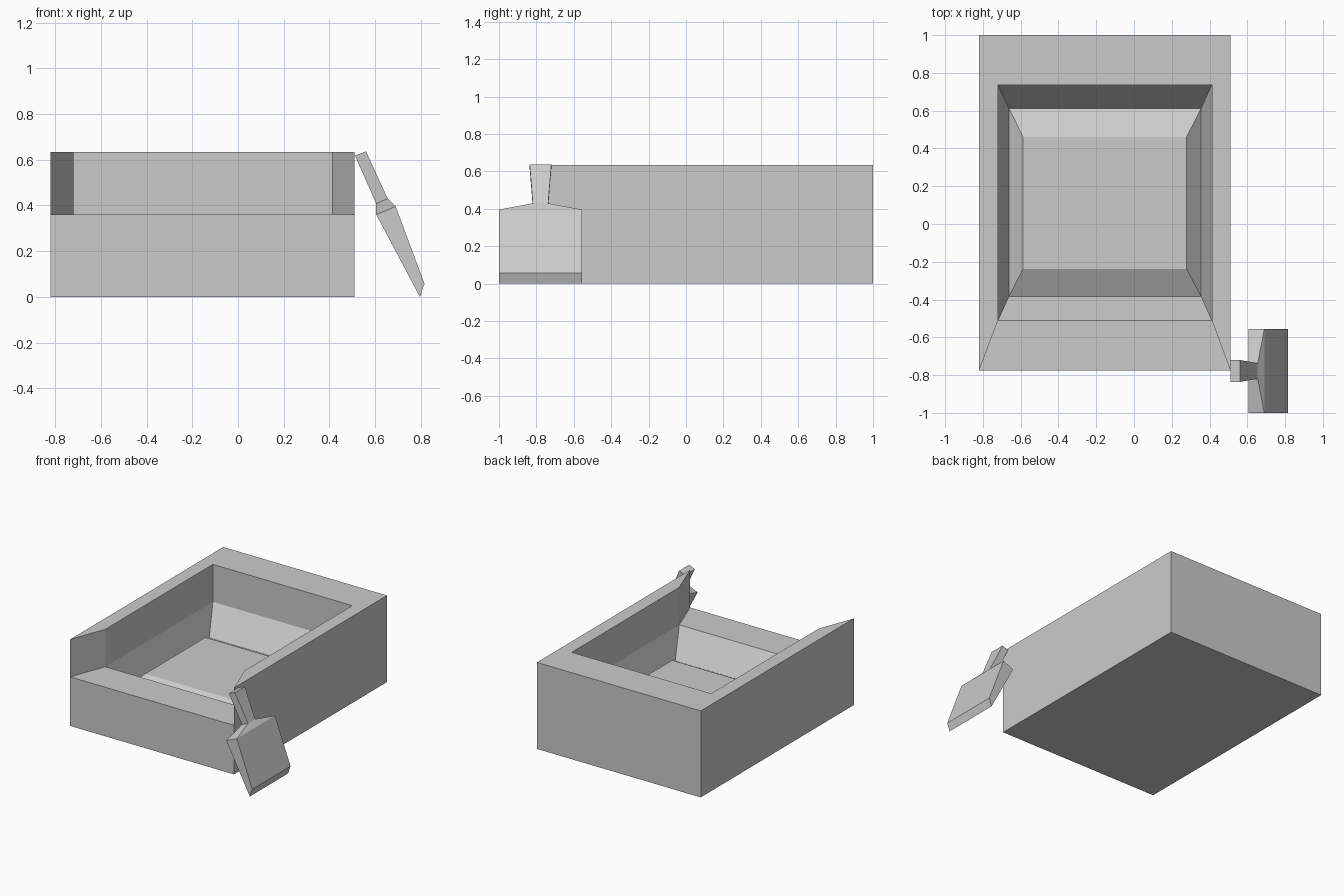
import bpy, bmesh

if "Cube" in bpy.data.objects:
    bpy.data.objects.remove(bpy.data.objects["Cube"])


def loft(name, rings):
    """Skin a stack of four-point rings, cap both ends; return bmesh and bands of faces."""
    bm = bmesh.new()
    loops = [[bm.verts.new(p) for p in ring] for ring in rings]
    bands = []
    for a, b in zip(loops, loops[1:]):
        bands.append([bm.faces.new((a[i], a[(i + 1) % 4], b[(i + 1) % 4], b[i]))
                      for i in range(4)])
    bm.faces.new(loops[0][::-1])
    bm.faces.new(loops[-1])
    return bm, bands


def finish(name, bm):
    bmesh.ops.recalc_face_normals(bm, faces=bm.faces[:])
    mesh = bpy.data.meshes.new(name)
    bm.to_mesh(mesh)
    bm.free()
    bpy.context.collection.objects.link(bpy.data.objects.new(name, mesh))


def rect(x0, x1, y0, y1, z):
    return [(x0, y0, z), (x1, y0, z), (x1, y1, z), (x0, y1, z)]


# Sandbox: outside wall, low rim, sloping basin, flat-topped sand mound
bm, bands = loft("sandbox", [
    rect(-0.82, 0.51, -0.775, 1.0, 0.0),
    rect(-0.82, 0.51, -0.775, 1.0, 0.36),
    rect(-0.72, 0.412, -0.51, 0.737, 0.36),
    rect(-0.662, 0.355, -0.383, 0.612, 0.16),
    rect(-0.587, 0.278, -0.237, 0.46, 0.24),
])
# Raise the rim on the right, back and left, leaving the front low
rim = bands[1][1:]
new = bmesh.ops.extrude_face_region(bm, geom=rim)["geom"]
bmesh.ops.translate(bm, vec=(0, 0, 0.275),
                    verts=[g for g in new if isinstance(g, bmesh.types.BMVert)])
old = [f for f in rim if f.is_valid and f not in new]
if old:
    bmesh.ops.delete(bm, geom=old, context="FACES")
finish("sandbox", bm)

# Shovel leaning on the side: (inner x, z), (outer x, z), half width
stations = [
    ((0.512, 0.618), (0.56, 0.637), 0.058),
    ((0.605, 0.408), (0.655, 0.43), 0.041),
    ((0.605, 0.36), (0.69, 0.396), 0.222),
    ((0.796, 0.0), (0.816, 0.058), 0.222),
]
yc = -0.778
bm, _ = loft("shovel", [
    [(a[0], yc - w, a[1]), (b[0], yc - w, b[1]), (b[0], yc + w, b[1]), (a[0], yc + w, a[1])]
    for a, b, w in stations])
finish("shovel", bm)
